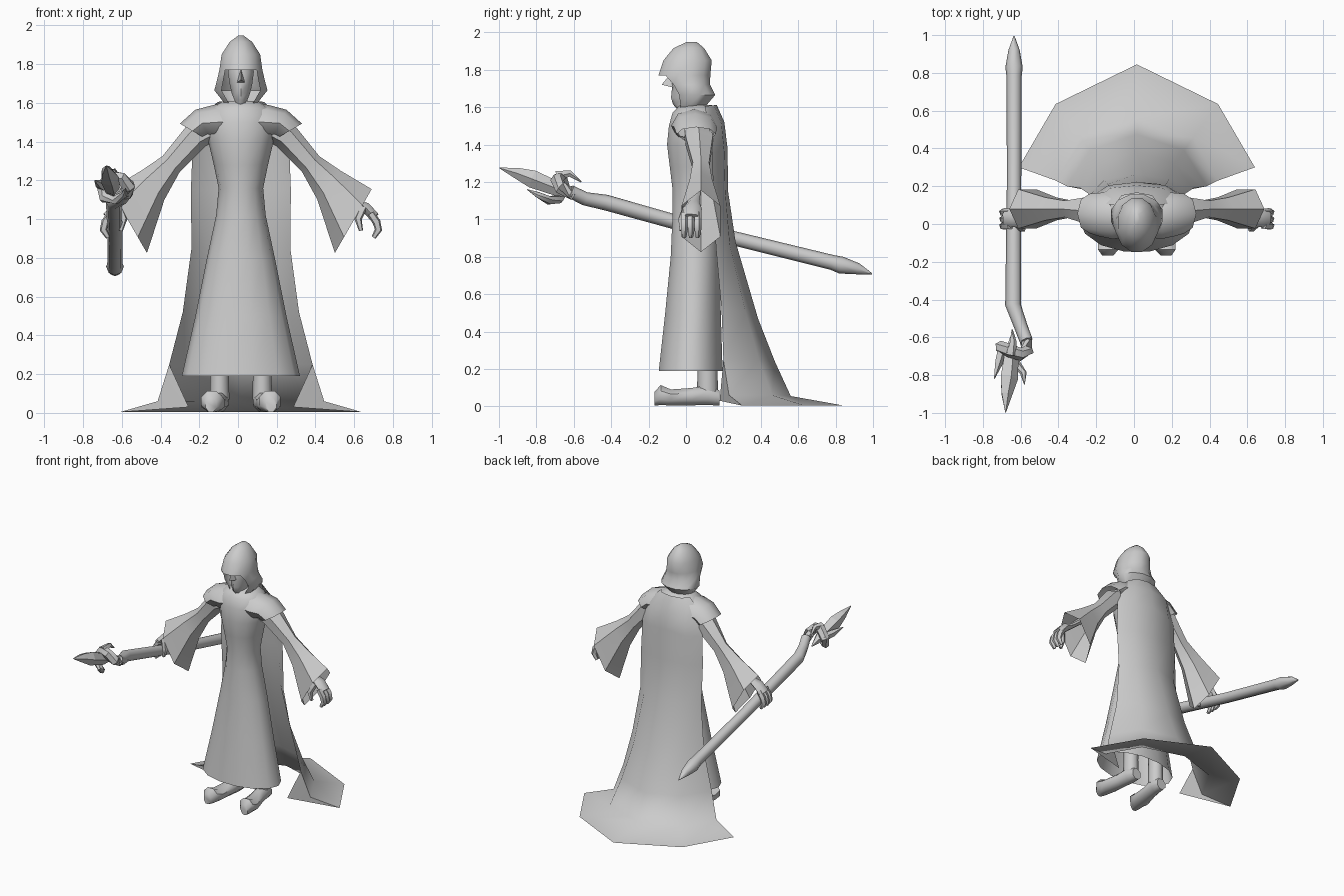
import bpy, math
from mathutils import Vector as V
import bmesh

CX = 0.015  # body centre line
grey = bpy.data.materials.new("plain_grey")
grey.diffuse_color = (0.6, 0.6, 0.6, 1)


def finish(name, bm, angle=50, normals=True):
    if normals:
        bmesh.ops.recalc_face_normals(bm, faces=bm.faces[:])
    me = bpy.data.meshes.new(name)
    bm.to_mesh(me)
    bm.free()
    me.materials.append(grey)
    ob = bpy.data.objects.new(name, me)
    bpy.context.collection.objects.link(ob)
    bpy.ops.object.select_all(action='DESELECT')
    ob.select_set(True)
    bpy.context.view_layer.objects.active = ob
    bpy.ops.object.shade_smooth_by_angle(angle=math.radians(angle))
    return ob


def skin(rings, closed=True, caps=(True, True)):
    """Bridge a list of equal-length point rows."""
    bm = bmesh.new()
    rows = [[bm.verts.new(p) for p in r] for r in rings]
    n = len(rows[0])
    for a, b in zip(rows, rows[1:]):
        for i in range(n if closed else n - 1):
            j = (i + 1) % n
            bm.faces.new((a[i], a[j], b[j], b[i]))
    if closed and caps[0]:
        bm.faces.new(rows[0])
    if closed and caps[1]:
        bm.faces.new(rows[-1])
    return bm


def ellipse(c, u, w, n, phase=0.0):
    c, u, w = V(c), V(u), V(w)
    return [c + u * math.cos(t) + w * math.sin(t)
            for t in (2 * math.pi * (i + phase) / n for i in range(n))]


def tube(name, path, n=6, squash=1.0):
    """Path of (x, y, z, radius) swept with a round section."""
    pts = [V(p[:3]) for p in path]
    rings = []
    for i, p in enumerate(pts):
        t = (pts[min(i + 1, len(pts) - 1)] - pts[max(i - 1, 0)]).normalized()
        ref = V((0, 1, 0)) if abs(t.y) < 0.8 else V((1, 0, 0))
        u = (ref - t * ref.dot(t)).normalized()
        w = t.cross(u)
        r = path[i][3]
        rings.append(ellipse(p, u * r, w * r * squash, n))
    return finish(name, skin(rings))


def layers(rows, n, phase=0.0):
    """Horizontal rings from (z, half width, front y, back y)."""
    return [ellipse((CX, (f + b) / 2, z), (rx, 0, 0), (0, (b - f) / 2, 0), n, phase)
            for z, rx, f, b in rows]


# Robe, open at the hem
finish("robe", skin(layers([
    (0.19, 0.305, -0.15, 0.20), (0.50, 0.235, -0.115, 0.19), (0.80, 0.175, -0.085, 0.18),
    (1.02, 0.128, -0.075, 0.17), (1.16, 0.115, -0.075, 0.17), (1.28, 0.14, -0.09, 0.18),
    (1.40, 0.168, -0.105, 0.19), (1.50, 0.185, -0.095, 0.19), (1.57, 0.16, -0.075, 0.175),
    (1.61, 0.09, -0.035, 0.14)], 14), caps=(False, True)))

# Cape: half rows of (half width, y, z) for edge, side and centre
cape_rows = [
    ((0.12, 0.10, 1.605), (0.08, 0.15, 1.61), (0, 0.165, 1.61)),
    ((0.235, 0.12, 1.50), (0.14, 0.19, 1.51), (0, 0.205, 1.52)),
    ((0.25, 0.14, 1.36), (0.15, 0.205, 1.36), (0, 0.222, 1.38)),
    ((0.258, 0.145, 1.15), (0.155, 0.21, 1.15), (0, 0.225, 1.15)),
    ((0.255, 0.16, 0.85), (0.17, 0.235, 0.86), (0, 0.265, 0.88)),
    ((0.30, 0.19, 0.52), (0.20, 0.32, 0.50), (0, 0.385, 0.47)),
    ((0.37, 0.20, 0.25), (0.25, 0.39, 0.25), (0, 0.475, 0.24)),
    ((0.43, 0.23, 0.06), (0.30, 0.46, 0.06), (0, 0.56, 0.055)),
    ((0.625, 0.30, 0.004), (0.43, 0.635, 0.004), (0, 0.845, 0.004)),
]
grid = []
for e, m, c in cape_rows:
    half = [e, m]
    grid.append([V((CX - x, y, z)) for x, y, z in half] + [V((CX, c[1], c[2]))]
                + [V((CX + x, y, z)) for x, y, z in reversed(half)])
cape = skin(grid, closed=False)
# Front flaps of the train lying on the floor
cape_verts = list(cape.verts)
for k, s in ((0, -1), (4, 1)):
    upper, low, rim = (cape_verts[row * 5 + k] for row in (6, 7, 8))
    inner = cape.verts.new((CX + s * 0.27, 0.18, 0.03))
    cape.faces.new((low, rim, inner))
    cape.faces.new((upper, low, inner))
finish("cape", cape, 60)

# Hood: closed above the brow, open around the face below it
hood = skin(layers([
    (1.595, 0.085, -0.05, 0.10), (1.665, 0.142, -0.07, 0.16), (1.72, 0.127, -0.10, 0.132),
    (1.77, 0.115, -0.152, 0.135), (1.85, 0.103, -0.125, 0.142), (1.915, 0.06, -0.07, 0.10),
    (1.947, 0.015, 0.0, 0.06)], 12, 0.5), caps=(False, True))
gap = [f for f in hood.faces
       if f.calc_center_median().z < 1.765 and f.calc_center_median().y < -0.01
       and abs(f.calc_center_median().x - CX) < 0.085]
bmesh.ops.delete(hood, geom=gap, context='FACES')
finish("hood", hood, 60)

# Head and nose inside the hood
finish("head", skin(layers([
    (1.56, 0.05, -0.02, 0.09), (1.615, 0.035, -0.07, 0.09), (1.65, 0.05, -0.08, 0.10),
    (1.70, 0.062, -0.075, 0.11), (1.76, 0.07, -0.085, 0.11), (1.80, 0.06, -0.07, 0.10)], 10, 0.5)))
nose = bmesh.new()
nv = [nose.verts.new(p) for p in ((CX, -0.085, 1.775), (CX - 0.02, -0.07, 1.705),
                                  (CX + 0.02, -0.07, 1.705), (CX, -0.13, 1.72))]
for a, b, c in ((0, 1, 3), (0, 3, 2), (1, 2, 3), (0, 2, 1)):
    nose.faces.new((nv[a], nv[b], nv[c]))
finish("nose", nose, 30)

# Paired parts
for s, side in ((1, "left"), (-1, "right")):
    def X(x):
        return CX + s * x

    def along(rows, n):
        """Rings from (dx, y, z, tilt x, tilt z, half depth)."""
        return [ellipse((X(x), y, z), (s * ux, 0, uz), (0, d, 0), n)
                for x, y, z, ux, uz, d in rows]

    # Flared shoulder mantle
    finish(side + "_shoulder_mantle", skin(along([
        (0.05, 0.045, 1.505, 0, 0.095, 0.11), (0.125, 0.045, 1.50, 0.015, 0.09, 0.125),
        (0.20, 0.05, 1.495, 0.035, 0.07, 0.115), (0.25, 0.055, 1.455, 0.065, 0.038, 0.105)], 8),
        caps=(False, False)))
    # Wide hanging sleeve
    finish(side + "_sleeve", skin(along([
        (0.15, 0.06, 1.47, 0.03, 0.06, 0.08), (0.235, 0.07, 1.425, 0.05, 0.05, 0.085),
        (0.36, 0.08, 1.285, 0.045, 0.04, 0.05), (0.455, 0.08, 1.175, 0.06, 0.075, 0.07),
        (0.58, 0.08, 0.99, 0.095, 0.165, 0.12)], 6), caps=(True, False)), 45)
    # Hand with curled fingers
    tube(side + "_palm", [(X(0.50), 0.05, 1.16, 0.03), (X(0.59), 0.04, 1.09, 0.032),
                          (X(0.645), 0.035, 1.06, 0.05), (X(0.69), 0.03, 1.01, 0.05)], 6, 0.6)
    for i in range(3):
        y = -0.01 + i * 0.036
        tube(f"{side}_finger_{i}", [(X(0.67), y, 1.03, 0.02), (X(0.70), y, 0.985, 0.022),
                                    (X(0.71), y, 0.945, 0.02), (X(0.685), y, 0.905, 0.012)], 5)
    tube(side + "_thumb", [(X(0.63), 0.0, 1.06, 0.022), (X(0.605), -0.025, 1.0, 0.02),
                           (X(0.62), -0.025, 0.94, 0.011)], 5)
    # Leg and boot
    tube(side + "_leg", [(X(0.11), 0.12, 0.34, 0.055), (X(0.11), 0.115, 0.18, 0.054),
                         (X(0.11), 0.115, 0.07, 0.056)], 8, 0.9)
    finish(side + "_boot", skin([
        ellipse((X(x), y, h), (w, 0, 0), (0, 0, h - 0.002), 8, 0.5) for x, y, h, w in (
            (0.155, -0.168, 0.042, 0.03), (0.15, -0.135, 0.06, 0.06),
            (0.143, -0.08, 0.048, 0.066), (0.125, 0.03, 0.052, 0.052),
            (0.112, 0.12, 0.06, 0.053), (0.11, 0.178, 0.045, 0.038))]))

# Staff shaft with pointed butt and crooked neck
tube("staff_shaft", [
    (-0.635, 0.995, 0.708, 0.003), (-0.635, 0.92, 0.735, 0.03), (-0.635, 0.83, 0.755, 0.046),
    (-0.635, 0.78, 0.77, 0.04), (-0.635, 0.23, 0.905, 0.038), (-0.64, -0.43, 1.09, 0.042),
    (-0.60, -0.54, 1.11, 0.036), (-0.57, -0.62, 1.15, 0.035)], 8)
# Hooked claw wrapping the head
tube("staff_hook", [
    (-0.575, -0.60, 1.13, 0.034), (-0.565, -0.67, 1.17, 0.036), (-0.60, -0.69, 1.21, 0.035),
    (-0.66, -0.67, 1.22, 0.036), (-0.705, -0.65, 1.17, 0.032), (-0.69, -0.68, 1.11, 0.028),
    (-0.63, -0.73, 1.10, 0.024), (-0.585, -0.79, 1.13, 0.018), (-0.58, -0.85, 1.16, 0.002)], 6)
tube("staff_prong", [(-0.69, -0.64, 1.17, 0.03), (-0.715, -0.73, 1.18, 0.024),
                     (-0.74, -0.82, 1.20, 0.002)], 5)
tube("staff_back_prong", [(-0.65, -0.69, 1.23, 0.03), (-0.64, -0.62, 1.245, 0.018),
                          (-0.645, -0.56, 1.20, 0.004)], 5)
# Faceted spear point
point = tube("staff_point", [
    (-0.645, -0.58, 1.12, 0.004), (-0.65, -0.68, 1.16, 0.04), (-0.665, -0.82, 1.215, 0.05),
    (-0.675, -0.90, 1.245, 0.032), (-0.68, -0.998, 1.275, 0.002)], 5)
for poly in point.data.polygons:
    poly.use_smooth = False
